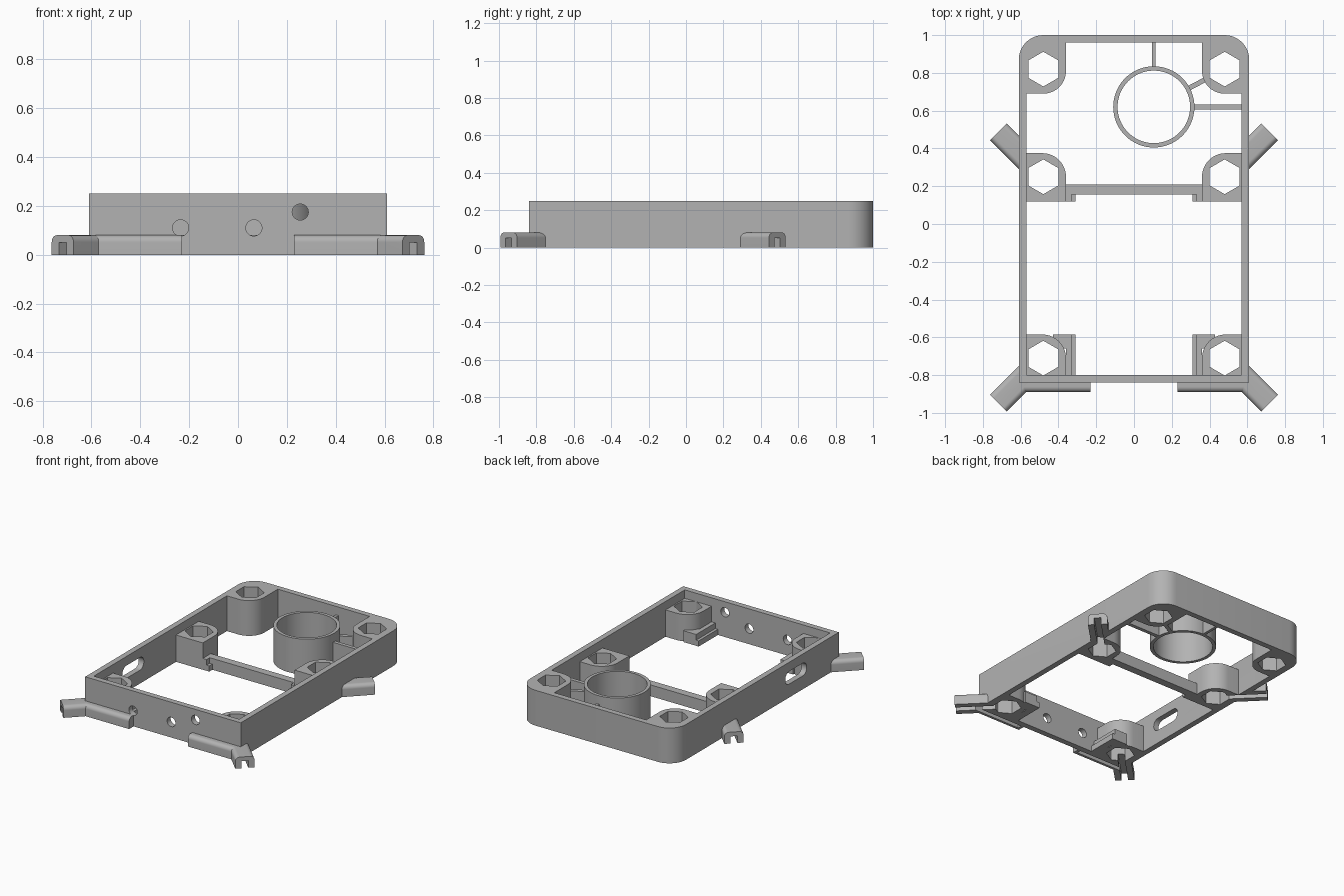
import bpy, bmesh
from math import cos, sin, pi, radians
from mathutils import Matrix, Vector

cube = bpy.data.objects.get("Cube")
if cube:
    bpy.data.objects.remove(cube, do_unlink=True)

grey = bpy.data.materials.new("plain grey")
grey.use_nodes = True
grey.diffuse_color = (0.45, 0.45, 0.45, 1)
grey.node_tree.nodes["Principled BSDF"].inputs["Base Color"].default_value = grey.diffuse_color

H = 0.25                     # frame height
X, FRONT, BACK = 0.61, -0.84, 1.0
WALL = 0.04
XI, FI, BI = X - WALL, FRONT + WALL, BACK - WALL
POST_X = 0.48
POST_Y = {"back": 0.82, "middle": 0.25, "front": -0.71}


def ngon(r, n, cx=0, cy=0, turn=0.0):
    return [(cx + r * cos(turn + 2 * pi * i / n), cy + r * sin(turn + 2 * pi * i / n)) for i in range(n)]


def rounded(x0, x1, y0, y1, radii=(0, 0, 0, 0), steps=10):
    """Rectangle with a radius per corner, from low x low y, counter-clockwise."""
    corners = [(x0, y0, 1, 1), (x1, y0, -1, 1), (x1, y1, -1, -1), (x0, y1, 1, -1)]
    pts = []
    for k, ((x, y, sx, sy), r) in enumerate(zip(corners, radii)):
        if r == 0:
            pts.append((x, y))
            continue
        for i in range(steps + 1):
            a = pi + k * pi / 2 + i * pi / 2 / steps
            pts.append((x + sx * r + r * cos(a), y + sy * r + r * sin(a)))
    return pts


def prism(name, pts, z0, z1, matrix=None):
    bm = bmesh.new()
    face = bm.faces.new([bm.verts.new((x, y, z0)) for x, y in pts])
    top = bmesh.ops.extrude_face_region(bm, geom=[face])["geom"]
    bmesh.ops.translate(bm, vec=(0, 0, z1 - z0), verts=[v for v in top if isinstance(v, bmesh.types.BMVert)])
    if matrix:
        bm.transform(matrix)
    bmesh.ops.recalc_face_normals(bm, faces=bm.faces)
    mesh = bpy.data.meshes.new(name)
    bm.to_mesh(mesh)
    bm.free()
    mesh.materials.append(grey)
    ob = bpy.data.objects.new(name, mesh)
    bpy.context.collection.objects.link(ob)
    return ob


def along(dx, dy, ox=0, oy=0):
    """Frame that extrudes an upright profile in the direction (dx, dy)."""
    d = Vector((dx, dy)).normalized()
    return Matrix(((-d.y, 0, d.x, ox), (d.x, 0, d.y, oy), (0, 1, 0, 0), (0, 0, 0, 1)))


cutters, parts = [], []


def cutter(*args):
    ob = prism(*args)
    ob.hide_render = True
    cutters.append(ob)
    return ob


def part(*args, cuts=()):
    ob = prism(*args)
    for c in cuts:
        mod = ob.modifiers.new("cut", "BOOLEAN")
        mod.operation, mod.solver, mod.object = "DIFFERENCE", "EXACT", c
    parts.append(ob)
    return ob


def mirrored(pts, s):
    return [(s * x, y) for x, y in pts]


# Cutters: hollow, outer body, hex pockets and cable channels
outer = rounded(-X, X, FRONT, BACK, (0, 0, 0.13, 0.13))
hollow = cutter("hollow_cutter", rounded(-XI, XI, FI, BI, (0, 0, 0.09, 0.09)), -0.1, 0.4)
body = cutter("body_cutter", outer, -0.1, 0.4)
hexes, channels, strip_channels = {}, {}, {}
for s in (-1, 1):
    for place, y in POST_Y.items():
        hexes[place, s] = cutter("hex_cutter", ngon(0.092, 6, s * POST_X, y, pi / 2), -0.1, 0.4)
    for place, dy in (("middle", 1), ("front", -1)):
        channels[place, s] = cutter("channel_cutter", rounded(-0.022, 0.022, -0.05, 0.05),
                                    0, 0.4, along(s, dy, s * POST_X, POST_Y[place]))
    strip_channels[s] = cutter("strip_channel_cutter", rounded(-0.872, -0.842, -0.05, 0.05),
                               0.25, 0.64, along(s, 0)) if s > 0 else \
        cutter("strip_channel_cutter", rounded(0.842, 0.872, -0.05, 0.05), 0.25, 0.64, along(s, 0))

# Cutters: wall holes, side slot and slanted cable arch
holes = [cutter("front_hole_cutter", ngon(0.033, 32, x, z), 0.78, 0.88, along(0, -1))
         for x, z in ((-0.235, 0.11), (0.065, 0.11), (0.255, 0.175))]
holes.append(cutter("side_hole_cutter", ngon(0.033, 32, 0.005, 0.07), 0.54, 0.66, along(1, 0)))
holes.append(cutter("side_slot_cutter", rounded(0.24, 0.48, 0.095, 0.185, [0.044] * 4),
                    0.54, 0.66, along(-1, 0)))
holes.append(cutter("arch_cutter", rounded(-0.03, 0.03, -0.05, 0.06, (0, 0, 0.029, 0.029)),
                    -0.08, 0.12, along(1, 1, 0.0875, FRONT)))

# Outer frame
part("frame", outer, 0, H, cuts=[hollow, *holes, *channels.values()])

for s, side in ((-1, "right"), (1, "left")):
    # Screw posts with hex pockets
    shapes = {
        "back": (rounded(0.36, XI, 0.69, BI, (0.12, 0, 0.09, 0)), H),
        "middle": (rounded(0.36, XI, 0.12, 0.375, (0, 0, 0, 0.125)), 0.19),
        "front": (rounded(0.36, XI, FI, -0.585, (0, 0, 0, 0.125)), 0.19),
    }
    for place, (pts, top) in shapes.items():
        cuts = [hexes[place, s]] + ([channels[place, s]] if place != "back" else [])
        part(f"{place}_{side}_post", mirrored(pts, s), 0, top, cuts=cuts)

    # Stepped rails beside the posts
    for place, y0, y1 in (("middle", 0.12, 0.155), ("front", FI, -0.585)):
        part(f"{place}_{side}_rail", mirrored(rounded(0.33, 0.36, y0, y1), s), 0, 0.08)
        part(f"{place}_{side}_rail_step", mirrored(rounded(0.31, 0.33, y0, y1), s), 0, 0.04)
    # Square foot filling the rounded corner of the front post
    part(f"front_{side}_foot", mirrored(rounded(0.36, 0.43, -0.66, -0.585), s), 0, 0.08,
         cuts=[hexes["front", s]])

    # Diagonal cable arms
    arm = rounded(-0.063, 0.063, 0, 0.08, (0, 0, 0.028, 0.028))
    for place, dy in (("middle", 1), ("front", -1)):
        cuts = [body, channels[place, s]] + ([strip_channels[s]] if dy < 0 else [])
        part(f"{place}_{side}_arm", arm, 0.08, 0.337,
             along(s, dy, s * POST_X, POST_Y[place]), cuts=cuts)

    # Cable strip along the front wall
    strip = rounded(-0.89, FRONT, 0, 0.08, (0, 0, 0, 0.028))
    if s < 0:
        strip = [(-u, v) for u, v in strip]
    part(f"front_{side}_strip", strip, 0.23, 0.60, along(s, 0),
         cuts=[strip_channels[s], channels["front", s]])

# Cross bar between the middle posts
part("cross_bar", rounded(-0.36, 0.36, 0.155, 0.21), 0, 0.08)

# Open ring and its struts
RX, RY = 0.105, 0.62
bore = cutter("bore_cutter", ngon(0.192, 64, RX, RY), -0.1, 0.4)
part("ring", ngon(0.215, 64, RX, RY), 0, H, cuts=[bore])
part("back_strut", rounded(RX - 0.01, RX + 0.01, 0.83, BI), 0, 0.19)
part("side_strut", rounded(0.315, XI, 0.607, 0.633), 0, 0.19)
part("diagonal_strut", rounded(-0.013, 0.013, 0, 0.19), 0.21, 0.305,
     along(cos(radians(28)), sin(radians(28)), RX, RY))

# Bake the cuts, remove the cutters, smooth the round faces
bpy.context.view_layer.update()
graph = bpy.context.evaluated_depsgraph_get()
baked = [bpy.data.meshes.new_from_object(p.evaluated_get(graph)) for p in parts]
for p, mesh in zip(parts, baked):
    p.modifiers.clear()
    p.data = mesh
for c in cutters:
    bpy.data.objects.remove(c, do_unlink=True)
bpy.ops.object.select_all(action="DESELECT")
for p in parts:
    p.select_set(True)
bpy.context.view_layer.objects.active = parts[0]
bpy.ops.object.shade_smooth_by_angle(angle=radians(30))
